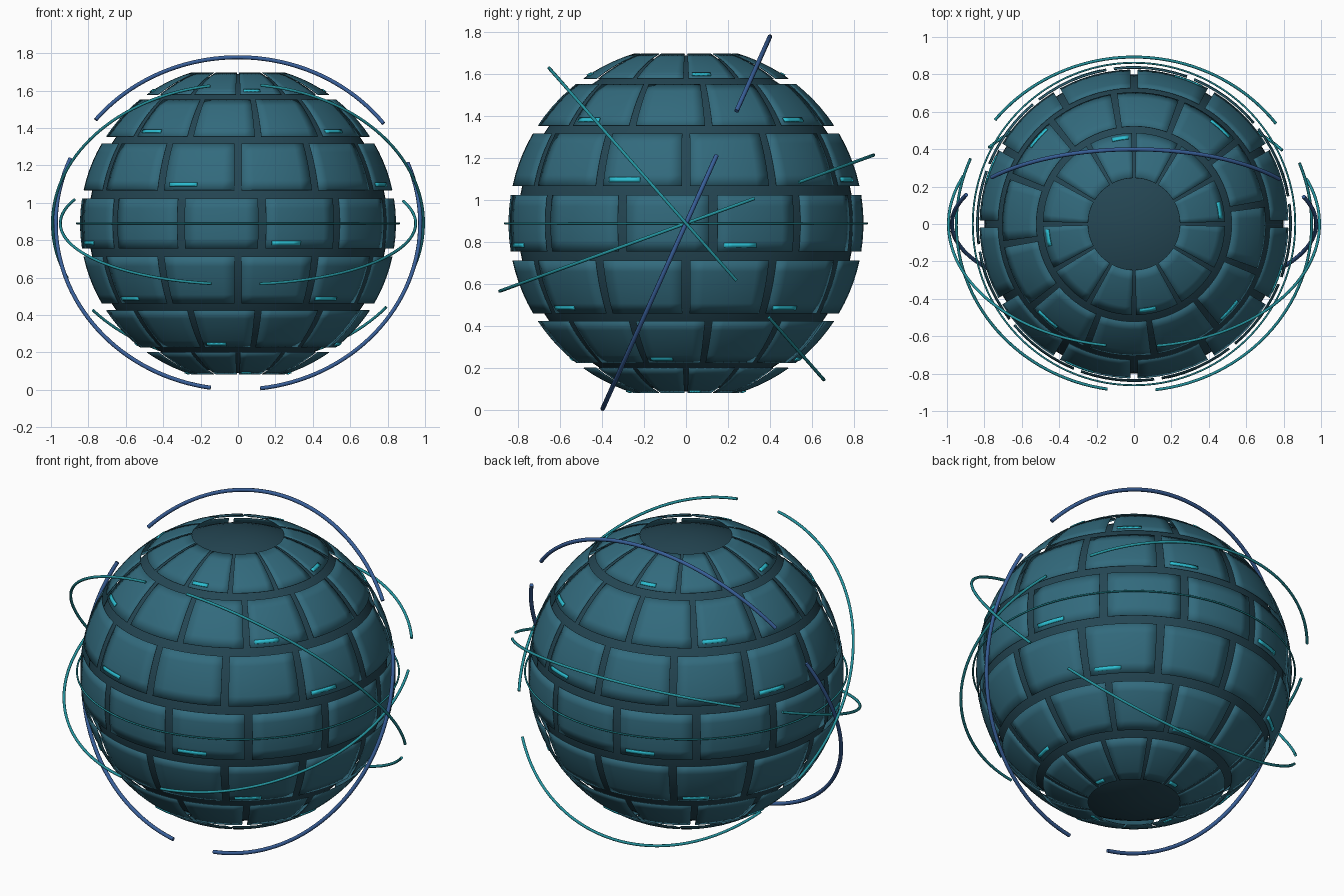
import bpy, bmesh
from math import sin, cos, radians, pi
from mathutils import Vector

cube = bpy.data.objects.get("Cube")
if cube:
    bpy.data.objects.remove(cube)

CENTRE = Vector((0, 0, 0.89))
SHELL = 0.845
ROWS, COLUMNS = 7, 12
ROW_STEP, COLUMN_STEP = 21.3, 360 / COLUMNS


def material(name, rgb):
    m = bpy.data.materials.new(name)
    m.use_nodes = True
    m.diffuse_color = (*rgb, 1)
    m.node_tree.nodes["Principled BSDF"].inputs["Base Color"].default_value = (*rgb, 1)
    return m


panel_teal = material("panel teal", (0.032, 0.145, 0.205))
core_slate = material("core slate", (0.018, 0.062, 0.088))
ring_teal = material("ring teal", (0.018, 0.29, 0.34))
ring_blue = material("ring blue", (0.04, 0.115, 0.32))
light_cyan = material("light cyan", (0.025, 0.52, 0.65))


def finish(name, bm, mat):
    mesh = bpy.data.meshes.new(name)
    bm.to_mesh(mesh)
    bm.free()
    mesh.materials.append(mat)
    ob = bpy.data.objects.new(name, mesh)
    ob.location = CENTRE
    bpy.context.collection.objects.link(ob)
    for p in mesh.polygons:
        p.use_smooth = True
    return ob


def on_sphere(radius, azimuth, latitude):
    a, l = radians(azimuth), radians(latitude)
    return Vector((cos(l) * cos(a), cos(l) * sin(a), sin(l))) * radius


def patch(bm, radius, az0, az1, lat0, lat1, nu, nv):
    """Curved rectangular sheet lying on a sphere."""
    grid = [[bm.verts.new(on_sphere(radius, az0 + (az1 - az0) * i / nu,
                                    lat0 + (lat1 - lat0) * j / nv))
             for i in range(nu + 1)] for j in range(nv + 1)]
    for j in range(nv):
        for i in range(nu):
            bm.faces.new((grid[j][i], grid[j][i + 1],
                          grid[j + 1][i + 1], grid[j + 1][i]))


def thicken(ob, thickness):
    mod = ob.modifiers.new("thickness", "SOLIDIFY")
    mod.thickness = thickness
    mod.offset = -1


# Dark inner ball, seen through the gaps
bm = bmesh.new()
bmesh.ops.create_uvsphere(bm, u_segments=64, v_segments=40, radius=0.80)
finish("inner_core", bm, core_slate)

# Rows of curved plates, every other row shifted, with a light on every third plate
lights = bmesh.new()
for row in range(ROWS):
    top = (ROWS / 2 - row) * ROW_STEP - 1.5
    bottom = top - ROW_STEP + 3
    shift = 8.8 * (row % 2)
    bm = bmesh.new()
    for col in range(COLUMNS):
        az = col * COLUMN_STEP + shift
        patch(bm, SHELL, az + 1.4, az + COLUMN_STEP - 1.4, bottom, top, 6, 5)
        if (col - row) % 3 == 0:
            patch(lights, SHELL + 0.006, az + 3.6, az + 14.6,
                  bottom + 1.4, bottom + 2.8, 4, 1)
    thicken(finish(f"plate_row_{row + 1}", bm, panel_teal), 0.004)
thicken(finish("plate_lights", lights, light_cyan), 0.006)


# Orbit rings: tubes swept along circular arcs
def ring(name, radius, tube, tilt, arcs, mat, closed=False):
    curve = bpy.data.curves.new(name, "CURVE")
    curve.dimensions = "3D"
    curve.bevel_depth = tube
    curve.bevel_resolution = 2
    curve.use_fill_caps = True
    t = radians(tilt)
    for start, length in arcs:
        n = max(8, int(length / 2.5))
        spline = curve.splines.new("POLY")
        spline.points.add(n - 1)
        spline.use_cyclic_u = closed
        for k, point in enumerate(spline.points):
            a = radians(start + length * k / (n if closed else n - 1))
            u = radius * sin(a)
            point.co = (radius * cos(a), -u * cos(t), u * sin(t), 1)
        spline.use_smooth = True
    curve.materials.append(mat)
    ob = bpy.data.objects.new(name, curve)
    ob.location = CENTRE
    bpy.context.collection.objects.link(ob)


three_arcs = [(98.6 + 120 * k, 104.4) for k in range(3)]
ring("steep_ring", 0.992, 0.008, 48.6, three_arcs, ring_teal)
ring("upright_ring", 0.974, 0.011, -65.8, three_arcs, ring_blue)
ring("shallow_ring", 0.95, 0.008, -20, three_arcs, ring_teal)
ring("equator_ring", 0.862, 0.005, 0, [(0, 360)], ring_teal, closed=True)
